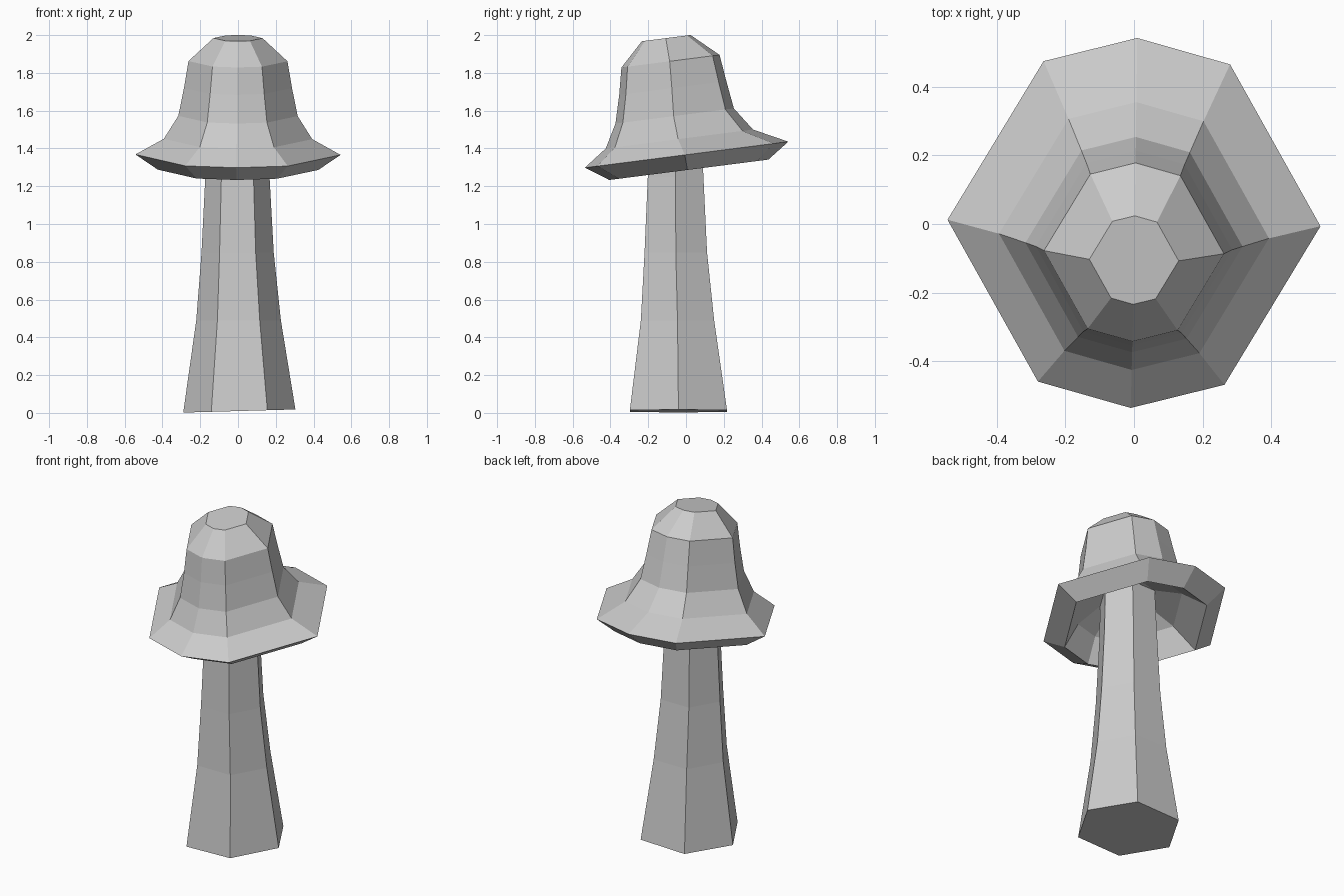
import bpy, bmesh
from math import radians, cos, sin
from mathutils import Vector, Matrix

if "Cube" in bpy.data.objects:
    bpy.data.objects.remove(bpy.data.objects["Cube"])


def lofted(name, rings, angles):
    """Skin flat-faced rings (x, y, z, radius, tilt_x, tilt_y) and close both ends."""
    bm = bmesh.new()
    loops = []
    for x, y, z, r, tx, ty in rings:
        rot = Matrix.Rotation(radians(tx), 3, 'X') @ Matrix.Rotation(radians(ty), 3, 'Y')
        loops.append([bm.verts.new(Vector((x, y, z)) + rot @ Vector(
            (r * cos(radians(a)), r * sin(radians(a)), 0))) for a in angles])
    n = len(angles)
    for lo, hi in zip(loops, loops[1:]):
        for i in range(n):
            j = (i + 1) % n
            bm.faces.new((lo[i], lo[j], hi[j], hi[i]))
    bm.faces.new(loops[0][::-1])
    bm.faces.new(loops[-1])
    bmesh.ops.recalc_face_normals(bm, faces=bm.faces)
    mesh = bpy.data.meshes.new(name)
    bm.to_mesh(mesh)
    bm.free()
    obj = bpy.data.objects.new(name, mesh)
    bpy.context.collection.objects.link(obj)
    return obj


# Six-sided tapering stem with a slightly uneven base
lofted("stem", [
    (0.007, -0.040, 0.010, 0.297, 0, -1.6),
    (0.003, -0.045, 0.490, 0.224, 0, 0),
    (-0.002, -0.054, 0.850, 0.191, 0, 0),
    (-0.003, -0.055, 1.250, 0.170, 0, 0),
    (-0.003, -0.060, 1.550, 0.160, 0, 0),
], [60 * i for i in range(6)])

# Tilted bell cap: hollow underside, lip, flared brim, crown
cap_profile = [
    (-0.060, 1.500, 0.160),
    (-0.035, 1.420, 0.310),
    (0.015, 1.287, 0.425),
    (0.003, 1.367, 0.543),
    (-0.035, 1.450, 0.393),
    (-0.060, 1.572, 0.316),
    (-0.070, 1.720, 0.286),
    (-0.082, 1.862, 0.262),
    (-0.105, 1.984, 0.130),
]
lofted("cap", [(0, y, z, r, 7.3, 0) for y, z, r in cap_profile],
       [a - 1 for a in (0, 60, 90, 120, 180, 240, 270, 300)])
